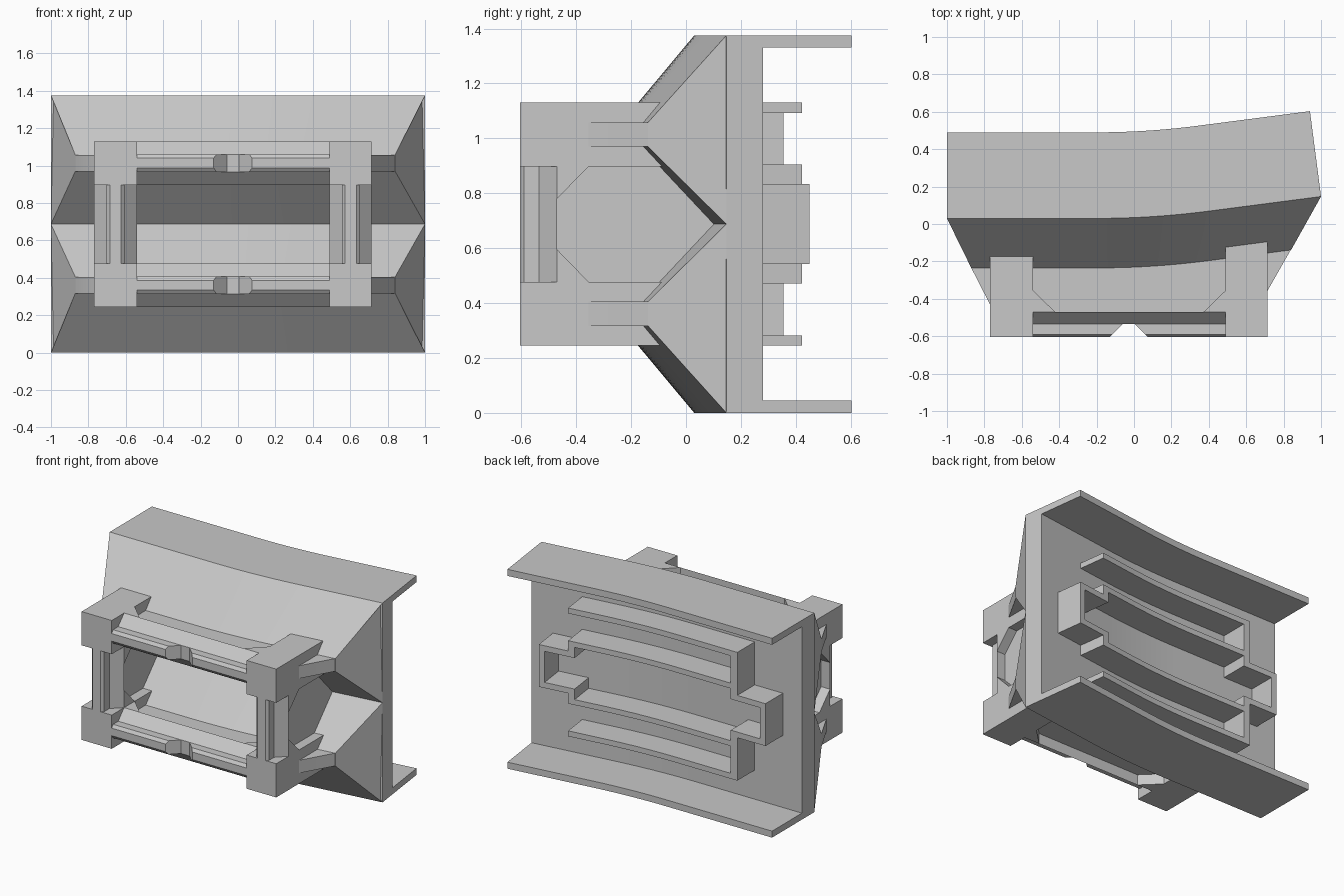
import bpy, bmesh, math

cube = bpy.data.objects.get("Cube")
if cube:
    bpy.data.objects.remove(cube)

grey = bpy.data.materials.new("plain_grey")
grey.use_nodes = True
COLOUR = (0.58, 0.58, 0.58, 1)
grey.diffuse_color = COLOUR
grey.node_tree.nodes["Principled BSDF"].inputs["Base Color"].default_value = COLOUR

MID = 0.6875                # mid height
TOP = 2 * MID
STEPS = 28
BEND_START, BEND_END, SLOPE = -0.2, 0.4, 0.13


def bend(x):
    """Front line of the wall: straight, then an arc, then a slanted straight."""
    u = min(max(x, BEND_START), BEND_END) - BEND_START
    return 0.03 + SLOPE * u * u / (2 * (BEND_END - BEND_START)) + SLOPE * max(x - BEND_END, 0)


def on_bend(s, d):
    """Point at distance d behind the bent line, square to it."""
    a = math.atan((bend(s + 0.001) - bend(s - 0.001)) / 0.002)
    return s - d * math.sin(a), bend(s) + d * math.cos(a)


def loft(name, rings):
    """Skin a list of equal rings and cap both ends."""
    bm = bmesh.new()
    rows = [[bm.verts.new(p) for p in ring] for ring in rings]
    n = len(rows[0])
    for a, b in zip(rows, rows[1:]):
        for i in range(n):
            j = (i + 1) % n
            bm.faces.new((a[i], a[j], b[j], b[i]))
    bm.faces.new(rows[0])
    bm.faces.new(rows[-1])
    bmesh.ops.recalc_face_normals(bm, faces=bm.faces)
    mesh = bpy.data.meshes.new(name)
    bm.to_mesh(mesh)
    bm.free()
    obj = bpy.data.objects.new(name, mesh)
    bpy.context.collection.objects.link(obj)
    mesh.materials.append(grey)
    bpy.ops.object.select_all(action="DESELECT")
    obj.select_set(True)
    bpy.context.view_layer.objects.active = obj
    bpy.ops.object.shade_smooth_by_angle(angle=math.radians(20))
    return obj


def prism(name, poly, axis, lo, hi):
    """Extrude a flat outline along x (y,z points) or z (x,y points)."""
    if axis == "x":
        return loft(name, [[(h, p, q) for p, q in poly] for h in (lo, hi)])
    return loft(name, [[(p, q, h) for p, q in poly] for h in (lo, hi)])


def box(name, x0, x1, y0, y1, z0, z1):
    return prism(name, [(x0, y0), (x1, y0), (x1, y1), (x0, y1)], "z", z0, z1)


def sweep(name, profile, s0, s1):
    """Sweep a (depth, z) profile along the bent line."""
    rings = []
    for i in range(STEPS + 1):
        s = s0 + (s1 - s0) * i / STEPS
        rings.append([(*on_bend(s, d), z) for d, z in profile])
    return loft(name, rings)


def wall(name, s0, s1, a, b):
    """Raised rib on the back, between heights a and b from the middle."""
    root, tip = 0.1, 0.325
    sweep(name, [(root, MID + a), (tip, MID + a), (tip, MID + b), (root, MID + b)], s0, s1)


# Bent channel: web with two rear flanges
WEB, FLANGE, THICK = 0.135, 0.46, 0.045
sweep("channel", [(0, 0), (FLANGE, 0), (FLANGE, THICK), (WEB, THICK), (WEB, TOP - THICK),
                  (FLANGE, TOP - THICK), (FLANGE, TOP), (0, TOP)], -1, 1)

# Frame measures
L0, L1, R0, R1 = -0.77, -0.54, 0.49, 0.715       # posts
IN, OUT = 0.21, 0.4425                           # bar inner and outer heights from middle
CORE = (IN + OUT) / 2                            # bar centre
HALF, CORE_HALF = (OUT - IN) / 2, 0.047
FRONT, CHAMFER, STEP, BACK, GUSSET = -0.605, -0.59, -0.535, -0.47, -0.355

for sgn, tag in ((1, "upper"), (-1, "lower")):
    # Tapered ridge on the front of the web
    ridge = [(0.02, MID), (0, 0), (-0.265, CORE - 0.044), (-0.265, CORE + 0.044), (0, MID), (0.02, MID)]
    ridge[0] = (0.02, 0)
    rings = []
    for i in range(STEPS + 1):
        t = i / STEPS
        ring = []
        for d, h in ridge:
            x = -0.87 + 1.71 * t if d < 0 else -1 + 2 * t
            if d > 0:
                x *= 0.995
            ring.append((x, bend(x) + d, MID + sgn * h))
        rings.append(ring)
    loft(tag + "_ridge", rings)

    # Plate joining the ridge to the frame
    prism(tag + "_plate",
          [(-0.87, -0.235), (L0, -0.43), (-0.7, -0.5), (0.64, -0.5), (R1, GUSSET),
           (0.84, -0.135), (0.7, 0), (-0.7, 0)], "z",
          MID + sgn * (CORE - 0.044), MID + sgn * (CORE + 0.044))

    # Corner blocks
    za, zb = MID + sgn * IN, MID + sgn * OUT
    box(tag + "_right_block", L0, L1, FRONT, -0.08, za, zb)
    box(tag + "_left_block", R0, R1, FRONT, -0.01, za, zb)

    # Horizontal bar: pointed back part and notched front part
    zc = MID + sgn * CORE
    prism(tag + "_bar", [(BACK, zc + HALF), (STEP, zc + CORE_HALF),
                         (STEP, zc - CORE_HALF), (BACK, zc - HALF)], "x", L1, R0)
    rail = [(STEP, CORE_HALF), (CHAMFER, CORE_HALF), (FRONT, 0.026),
            (FRONT, -0.026), (CHAMFER, -CORE_HALF), (STEP, -CORE_HALF)]
    for end, inner, lean, side in ((L1, -0.06, -1, "right"), (R0, 0.005, 1, "left")):
        loft(f"{tag}_{side}_rail",
             [[(end, y, zc + h) for y, h in rail],
              [(inner + lean * (STEP - y), y, zc + h) for y, h in rail]])

    # Corner gussets, flat and upright
    for x, lean in ((L1, 1), (R0, -1)):
        prism(tag + "_bar_gusset", [(x, GUSSET), (x, BACK), (x + lean * 0.118, BACK)], "z", za, zb)
    for x0, x1 in ((L0, L1), (R0, R1)):
        prism(tag + "_post_gusset", [(GUSSET, za), (BACK, za), (BACK, za - sgn * 0.118)], "x", x0, x1)

    # Back ribs: long rails, closing leg, shoulders and tab sides
    wall(tag + "_outer_rib", -0.64, 0.645, sgn * 0.405, sgn * OUT)
    wall(tag + "_inner_rib", -0.64, 0.645, sgn * 0.18, sgn * 0.217)
    wall(tag + "_closing_leg", -0.64, -0.59, sgn * 0.2, sgn * 0.42)
    for a, b, c in ((-0.64, -0.59, -0.855), (0.645, 0.6, 0.85)):
        wall(tag + "_shoulder", a, b, sgn * 0.107, sgn * 0.2)
        wall(tag + "_tab_side", b, c, sgn * 0.107, sgn * 0.146)

# Back tab ends
wall("right_tab_end", -0.855, -0.815, -0.14, 0.14)
wall("left_tab_end", 0.81, 0.85, -0.14, 0.14)

# Upright bars and the recessed side walls behind them
for x0, x1, depth, side in ((L0, L1, 0.08, "right"), (R0, R1, 0.15, "left")):
    c, h = (x0 + x1) / 2, (x1 - x0) / 2
    half = [(h, BACK), (CORE_HALF, STEP), (CORE_HALF, CHAMFER), (0.03, FRONT)]
    outline = [(c + w, y) for w, y in half] + [(c - w, y) for w, y in reversed(half)]
    prism(side + "_upright", outline, "z", MID - IN, MID + IN)
    box(side + "_side_wall", c - CORE_HALF, c + CORE_HALF, -0.5, depth, MID - 0.28, MID + 0.28)
